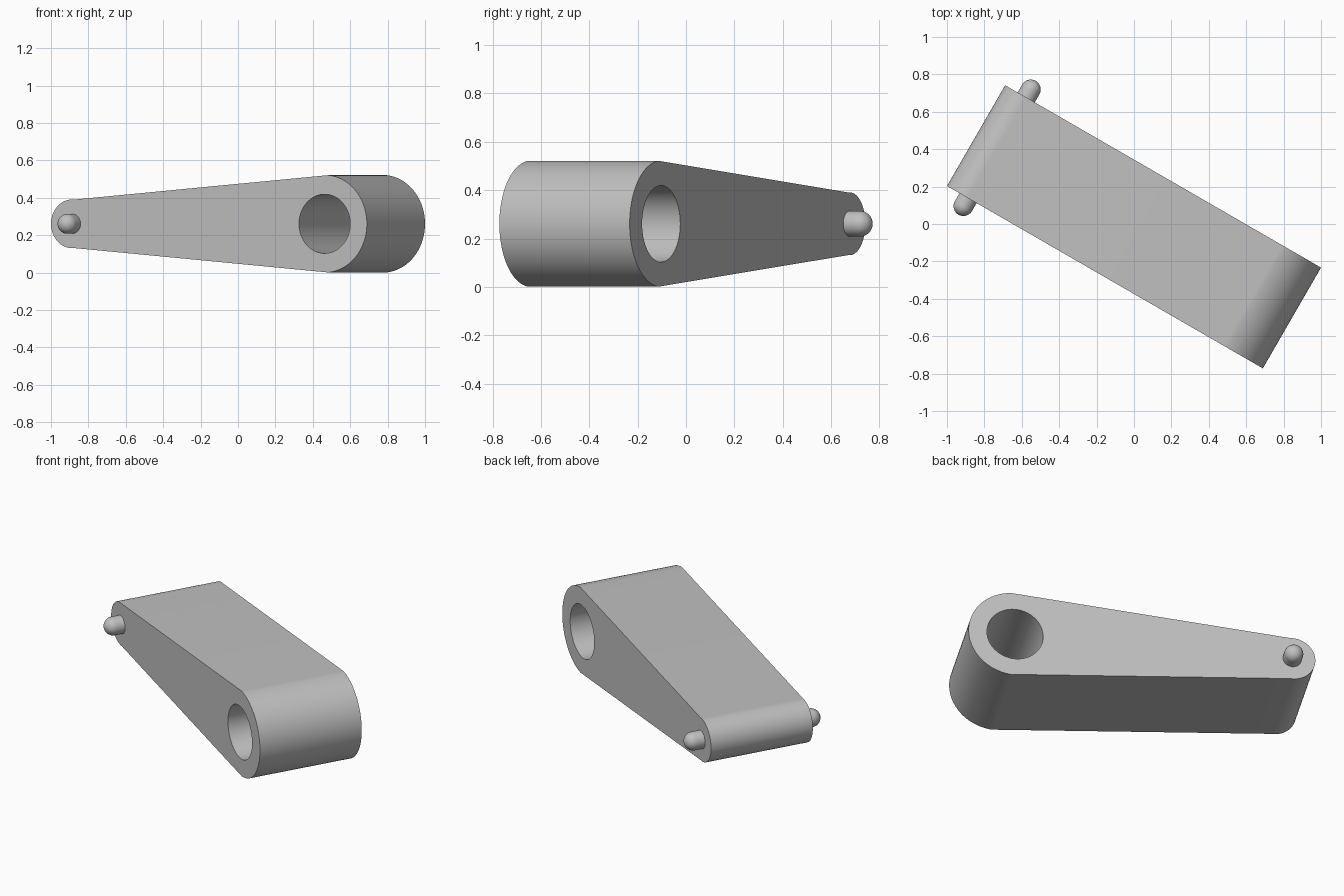
import bpy, bmesh
from math import sin, cos, asin, pi, radians
from mathutils import Matrix, Vector

cube = bpy.data.objects.get("Cube")
if cube:
    bpy.data.objects.remove(cube, do_unlink=True)

# Main dimensions, with the arm lying along its own x axis
BIG_R, SMALL_R, HOLE_R, PIN_R = 0.261, 0.13, 0.158, 0.053
BIG_X, SMALL_X = 0.714, -0.845
HALF_W, PIN_REACH = 0.311, 0.36
PLACE = Matrix.Translation((0, -0.015, BIG_R)) @ Matrix.Rotation(radians(-30), 4, "Z")

grey = bpy.data.materials.new("plain grey")
grey.use_nodes = True
grey.diffuse_color = (0.53, 0.53, 0.53, 1)
grey.node_tree.nodes["Principled BSDF"].inputs["Base Color"].default_value = grey.diffuse_color


def arc(cx, radius, start, end, steps):
    """Points of an arc in the x-z plane, on the front side of the arm."""
    angles = [start + (end - start) * i / steps for i in range(steps + 1)]
    return [Vector((cx + radius * cos(a), -HALF_W, radius * sin(a))) for a in angles]


def finish(bm, name):
    """Turn a bmesh into a placed, smooth shaded object."""
    bmesh.ops.recalc_face_normals(bm, faces=bm.faces)
    mesh = bpy.data.meshes.new(name)
    bm.to_mesh(mesh)
    bm.free()
    mesh.materials.append(grey)
    obj = bpy.data.objects.new(name, mesh)
    bpy.context.collection.objects.link(obj)
    obj.matrix_world = PLACE
    bpy.ops.object.select_all(action="DESELECT")
    obj.select_set(True)
    bpy.context.view_layer.objects.active = obj
    bpy.ops.object.shade_smooth_by_angle(angle=radians(30))
    return obj


# Arm: two arcs joined by tangent lines, with a round hole through the big end
lean = asin((BIG_R - SMALL_R) / (BIG_X - SMALL_X))
top = pi / 2 - lean
outline = arc(BIG_X, BIG_R, -top, top, 48) + arc(SMALL_X, SMALL_R, top, 2 * pi - top, 40)
hole = arc(BIG_X, HOLE_R, 0, 2 * pi, 64)[:-1]
bm = bmesh.new()
for loop in (outline, hole):
    verts = [bm.verts.new(p) for p in loop]
    for i, v in enumerate(verts):
        bm.edges.new((verts[i - 1], v))
bmesh.ops.triangle_fill(bm, edges=bm.edges[:], use_beauty=True, normal=(0, -1, 0))
grown = bmesh.ops.extrude_face_region(bm, geom=bm.faces[:], use_keep_orig=True)
moved = [g for g in grown["geom"] if isinstance(g, bmesh.types.BMVert)]
bmesh.ops.translate(bm, verts=moved, vec=(0, 2 * HALF_W, 0))
finish(bm, "tapered_arm")

# Pins: a round-tipped rod turned from a profile, one on each side of the small end
for name, side in (("front_pin", -1), ("back_pin", 1)):
    profile = [(0, HALF_W - 0.05), (PIN_R, HALF_W - 0.05)]
    profile += [(PIN_R * cos(a), PIN_REACH + PIN_R * sin(a))
                for a in (pi / 2 * i / 10 for i in range(11))]
    bm = bmesh.new()
    verts = [bm.verts.new((SMALL_X + r, side * y, 0)) for r, y in profile]
    edges = [bm.edges.new(pair) for pair in zip(verts, verts[1:])]
    bmesh.ops.spin(bm, geom=verts + edges, cent=(SMALL_X, 0, 0), axis=(0, 1, 0),
                   angle=2 * pi, steps=32)
    bmesh.ops.remove_doubles(bm, verts=bm.verts, dist=0.0005)
    finish(bm, name)
